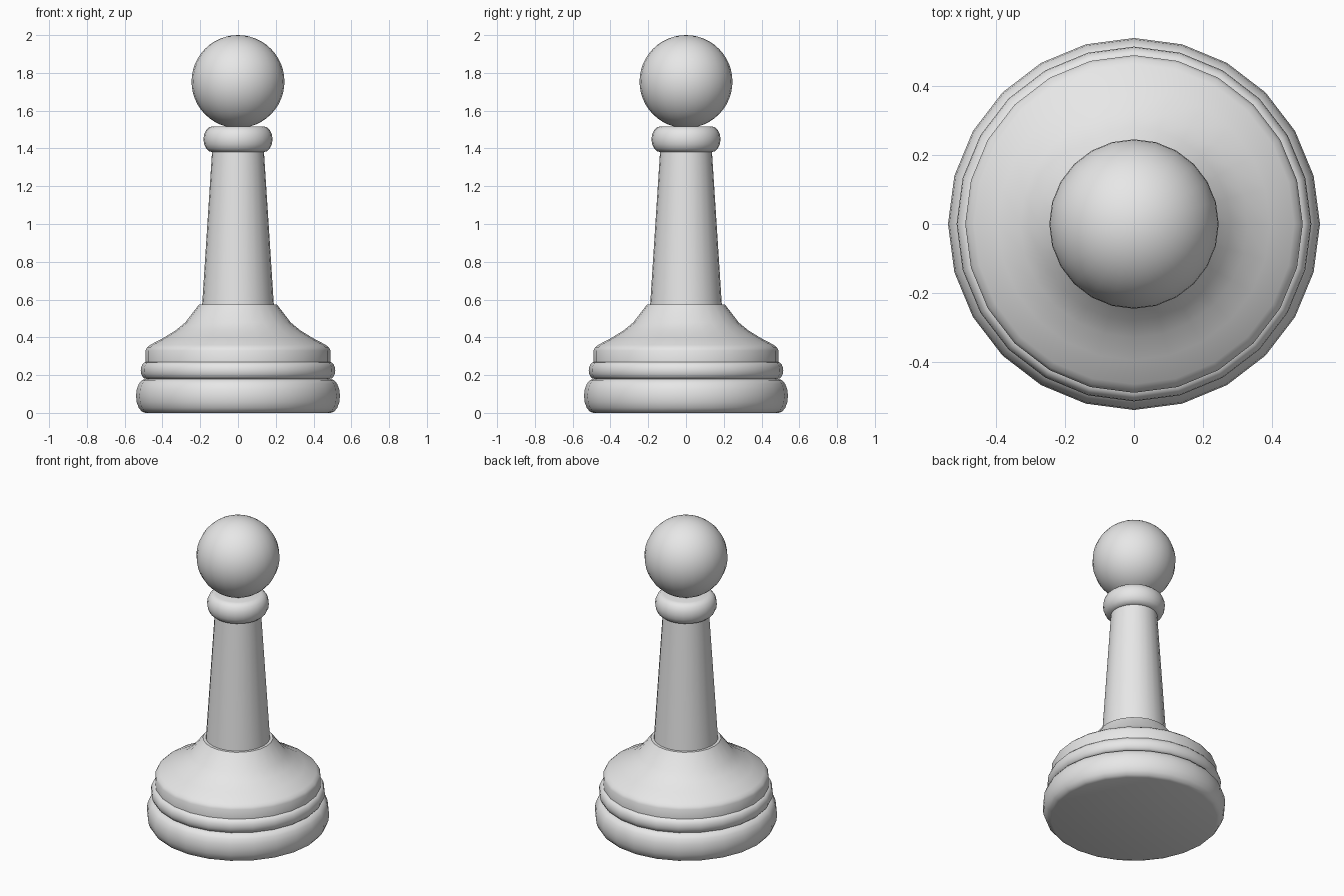
import bpy
import bmesh
from math import cos, sin, pi, radians

SIDES = 24

cube = bpy.data.objects.get("Cube")
if cube:
    bpy.data.objects.remove(cube, do_unlink=True)

grey = bpy.data.materials.new("light grey")
grey.use_nodes = True
colour = (0.8, 0.8, 0.8, 1)
grey.diffuse_color = colour
grey.node_tree.nodes["Principled BSDF"].inputs["Base Color"].default_value = colour


def finish(obj, name, angle):
    obj.name = name
    obj.data.materials.append(grey)
    bpy.ops.object.select_all(action="DESELECT")
    obj.select_set(True)
    bpy.context.view_layer.objects.active = obj
    bpy.ops.object.shade_smooth_by_angle(angle=radians(angle))


def lathe(name, profile, angle=40):
    """Turn a (radius, height) profile around z and cap both ends."""
    bm = bmesh.new()
    rings = [[bm.verts.new((r * cos(2 * pi * i / SIDES), r * sin(2 * pi * i / SIDES), z))
              for i in range(SIDES)] for r, z in profile]
    for low, high in zip(rings, rings[1:]):
        for i in range(SIDES):
            j = (i + 1) % SIDES
            bm.faces.new((low[i], low[j], high[j], high[i]))
    bm.faces.new(rings[0][::-1])
    bm.faces.new(rings[-1])
    mesh = bpy.data.meshes.new(name)
    bm.to_mesh(mesh)
    bm.free()
    obj = bpy.data.objects.new(name, mesh)
    bpy.context.collection.objects.link(obj)
    finish(obj, name, angle)


def bulge(inner, outer, bottom, top, steps=8):
    """Profile of a rounded ring that swells from inner to outer radius."""
    mid, half = (bottom + top) / 2, (top - bottom) / 2
    return [(inner + (outer - inner) * cos(a), mid + half * sin(a))
            for a in (-pi / 2 + pi * i / steps for i in range(steps + 1))]


# Stacked foot rings
lathe("base_ring", bulge(0.49, 0.54, 0, 0.18))
lathe("middle_ring", bulge(0.485, 0.515, 0.18, 0.27))

# Sloped shoulder with a rounded rim and concave flare
lathe("shoulder", [(0.49, 0.27), (0.49, 0.33), (0.482, 0.345), (0.465, 0.36),
                   (0.395, 0.397), (0.33, 0.437), (0.28, 0.478), (0.207, 0.573)])

# Tapered shaft and collar
lathe("shaft", [(0.19, 0.57), (0.137, 1.39)])
lathe("collar", bulge(0.135, 0.183, 1.38, 1.517))

# Ball head
bpy.ops.mesh.primitive_uv_sphere_add(segments=SIDES, ring_count=24, radius=0.246,
                                     location=(0, 0, 1.754))
finish(bpy.context.object, "head", 60)
